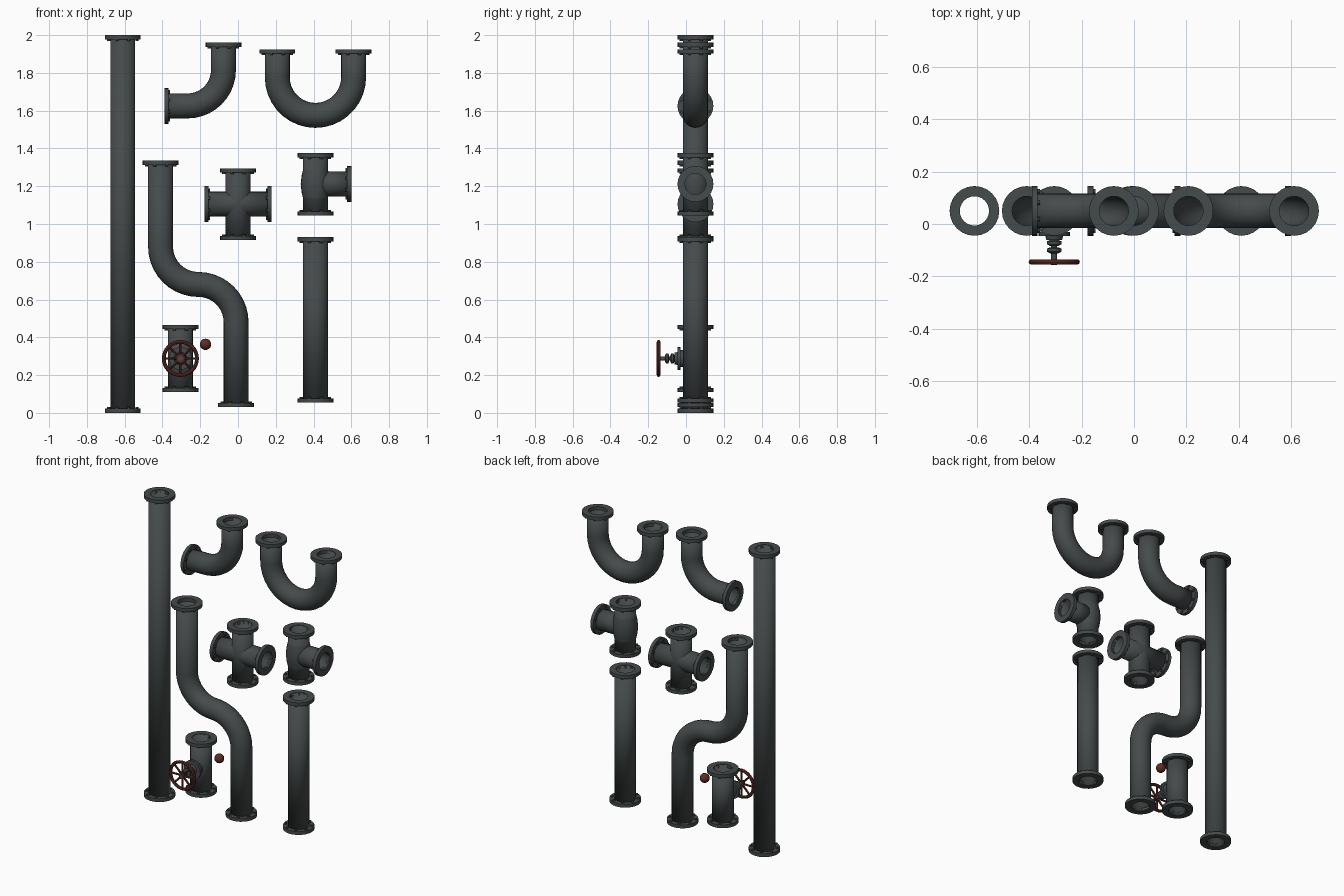
import bpy, bmesh, math
from mathutils import Vector

if "Cube" in bpy.data.objects:
    bpy.data.objects.remove(bpy.data.objects["Cube"])

Y = 0.05          # depth of all pipe centrelines
R = 0.066         # pipe radius
BORE = 0.056
FR, FT = 0.095, 0.022   # flange radius, thickness
X, Z = Vector((1, 0, 0)), Vector((0, 0, 1))
FRONT = Vector((0, -1, 0))


def material(name, rgb):
    m = bpy.data.materials.new(name)
    m.diffuse_color = (*rgb, 1)
    m.use_nodes = True
    m.node_tree.nodes["Principled BSDF"].inputs["Base Color"].default_value = m.diffuse_color
    return m


GREY = material("dark_grey_iron", (0.060, 0.069, 0.070))
RED = material("rust_red", (0.115, 0.026, 0.018))


def finish(name, bm, mat):
    bmesh.ops.recalc_face_normals(bm, faces=bm.faces)
    me = bpy.data.meshes.new(name)
    bm.to_mesh(me)
    bm.free()
    me.materials.append(mat)
    ob = bpy.data.objects.new(name, me)
    bpy.context.collection.objects.link(ob)
    bpy.ops.object.select_all(action='DESELECT')
    ob.select_set(True)
    bpy.context.view_layer.objects.active = ob
    bpy.ops.object.shade_smooth_by_angle(angle=math.radians(35))
    return ob


def ring_strip(bm, rings, closed=False):
    n = len(rings[0])
    pairs = list(zip(rings, rings[1:])) + ([(rings[-1], rings[0])] if closed else [])
    for a, b in pairs:
        for i in range(n):
            j = (i + 1) % n
            bm.faces.new((a[i], a[j], b[j], b[i]))


def lathe(bm, origin, axis, profile, n=24, closed=False):
    """Revolve (radius, distance) points about an axis; open profiles get end caps."""
    axis = axis.normalized()
    u = axis.orthogonal().normalized()
    v = axis.cross(u)
    rings = [[bm.verts.new(origin + axis * d + r * (u * math.cos(2 * math.pi * i / n)
              + v * math.sin(2 * math.pi * i / n))) for i in range(n)] for r, d in profile]
    ring_strip(bm, rings, closed)
    if not closed:
        bm.faces.new(rings[0])
        bm.faces.new(rings[-1])


def pipe(name, path):
    """Hollow tube swept along (x, z) points."""
    bm = bmesh.new()
    pts = [Vector((x, Y, z)) for x, z in path]
    rings, n = [], 24
    for k, p in enumerate(pts):
        t = (pts[min(k + 1, len(pts) - 1)] - pts[max(k - 1, 0)]).normalized()
        if k == 1:                       # keep end straights true
            t = (pts[1] - pts[0]).normalized()
        if k == len(pts) - 2 and k > 0:
            t = (pts[-1] - pts[-2]).normalized()
        side = Vector((-t.z, 0, t.x))
        rings.append([bm.verts.new(p + R * (side * math.cos(2 * math.pi * i / n)
                      - FRONT * math.sin(2 * math.pi * i / n))) for i in range(n)])
    ring_strip(bm, rings)
    ob = finish(name, bm, GREY)
    mod = ob.modifiers.new("wall", 'SOLIDIFY')
    mod.thickness = R - BORE
    mod.offset = -1


def flange(name, x, z, out):
    """Bolted ring whose outer face sits at (x, z), facing along out."""
    bm = bmesh.new()
    o = Vector((x, Y, z))
    lathe(bm, o, -out, [(BORE, 0), (FR, 0), (FR, FT), (BORE, FT)], 24, True)
    u = out.orthogonal().normalized()
    v = out.cross(u)
    for i in range(8):
        a = 2 * math.pi * (i + 0.5) / 8
        c = o + 0.081 * (u * math.cos(a) + v * math.sin(a))
        lathe(bm, c, -out, [(0.009, FT - 0.002), (0.009, FT + 0.008)], 6)
    finish(name, bm, GREY)


def arc(cx, cz, r, a0, a1, n=10):
    return [(cx + r * math.cos(math.radians(a0 + (a1 - a0) * i / n)),
             cz + r * math.sin(math.radians(a0 + (a1 - a0) * i / n))) for i in range(n + 1)]


def fitting(name, path, ends):
    pipe(name, path)
    for i, (x, z, d) in enumerate(ends):
        flange(f"{name}_flange_{i + 1}", x, z, d)


# Straight pipes
for name, x, z0, z1 in (("long_pipe", -0.61, 0, 2), ("short_pipe", 0.41, 0.055, 0.93)):
    fitting(name, [(x, z0 + 0.002), (x, z1 - 0.002)], [(x, z0, -Z), (x, z1, Z)])

# Bent pipes
fitting("elbow_pipe", [(-0.388, 1.625)] + arc(-0.267, 1.815, 0.19, -90, 0) + [(-0.077, 1.958)],
        [(-0.39, 1.625, -X), (-0.077, 1.96, Z)])
fitting("u_bend_pipe", [(0.208, 1.923)] + arc(0.41, 1.777, 0.202, 180, 360, 18) + [(0.612, 1.923)],
        [(0.208, 1.925, Z), (0.612, 1.925, Z)])
fitting("s_bend_pipe", [(-0.41, 1.333)] + arc(-0.21, 0.88, 0.2, 180, 270)
        + arc(-0.21, 0.48, 0.2, 90, 0)[1:] + [(-0.01, 0.032)],
        [(-0.41, 1.335, Z), (-0.01, 0.03, -Z)])

# Cross junction
fitting("cross_upright", [(0, 0.917), (0, 1.293)], [(0, 0.915, -Z), (0, 1.295, Z)])
fitting("cross_arms", [(-0.175, 1.105), (0.175, 1.105)], [(-0.177, 1.105, -X), (0.177, 1.105, X)])

# Tee junction with swollen middle
fitting("tee_upright", [(0.41, 1.047), (0.41, 1.373)], [(0.41, 1.045, -Z), (0.41, 1.375, Z)])
fitting("tee_branch", [(0.41, 1.212), (0.598, 1.212)], [(0.6, 1.212, X)])
bm = bmesh.new()
lathe(bm, Vector((0.41, Y, 1.212)), Z,
      [(R, -0.075), (0.073, -0.045), (0.078, 0), (0.073, 0.045), (R, 0.075)])
finish("tee_swelling", bm, GREY)

# Valve body, bonnet and stem
VX, VZ = -0.305, 0.288
fitting("valve_body", [(VX, 0.112), (VX, 0.463)], [(VX, 0.11, -Z), (VX, 0.465, Z)])
centre = Vector((VX, 0, VZ))
bm = bmesh.new()
lathe(bm, centre, FRONT, [(0.045, -0.03), (0.045, 0.03), (0.06, 0.03), (0.06, 0.046),
                          (0.034, 0.046), (0.03, 0.062)])
for d in (0.062, 0.09):
    lathe(bm, centre, FRONT, [(0.018, d), (0.028, d + 0.004), (0.028, d + 0.016), (0.016, d + 0.022)], 12)
lathe(bm, centre, FRONT, [(0.012, 0.05), (0.012, 0.156)], 12)
finish("valve_stem", bm, GREY)

# Hand wheel: rim, spokes and hub
bm = bmesh.new()
rim = [(0.088 + 0.01 * math.cos(a), 0.145 + 0.01 * math.sin(a))
       for a in (2 * math.pi * i / 8 for i in range(8))]
lathe(bm, centre, FRONT, rim, 32, True)
lathe(bm, centre, FRONT, [(0.022, 0.136), (0.022, 0.153)], 16)
for i in range(8):
    a = math.pi * i / 4
    lathe(bm, centre + FRONT * 0.145, Vector((math.cos(a), 0, math.sin(a))),
          [(0.007, 0.015), (0.006, 0.085)], 8)
finish("hand_wheel", bm, RED)

# Loose knob beside the valve
bm = bmesh.new()
bmesh.ops.create_uvsphere(bm, u_segments=16, v_segments=10, radius=0.03)
bmesh.ops.translate(bm, verts=bm.verts, vec=(-0.172, Y, 0.363))
finish("round_knob", bm, RED)
